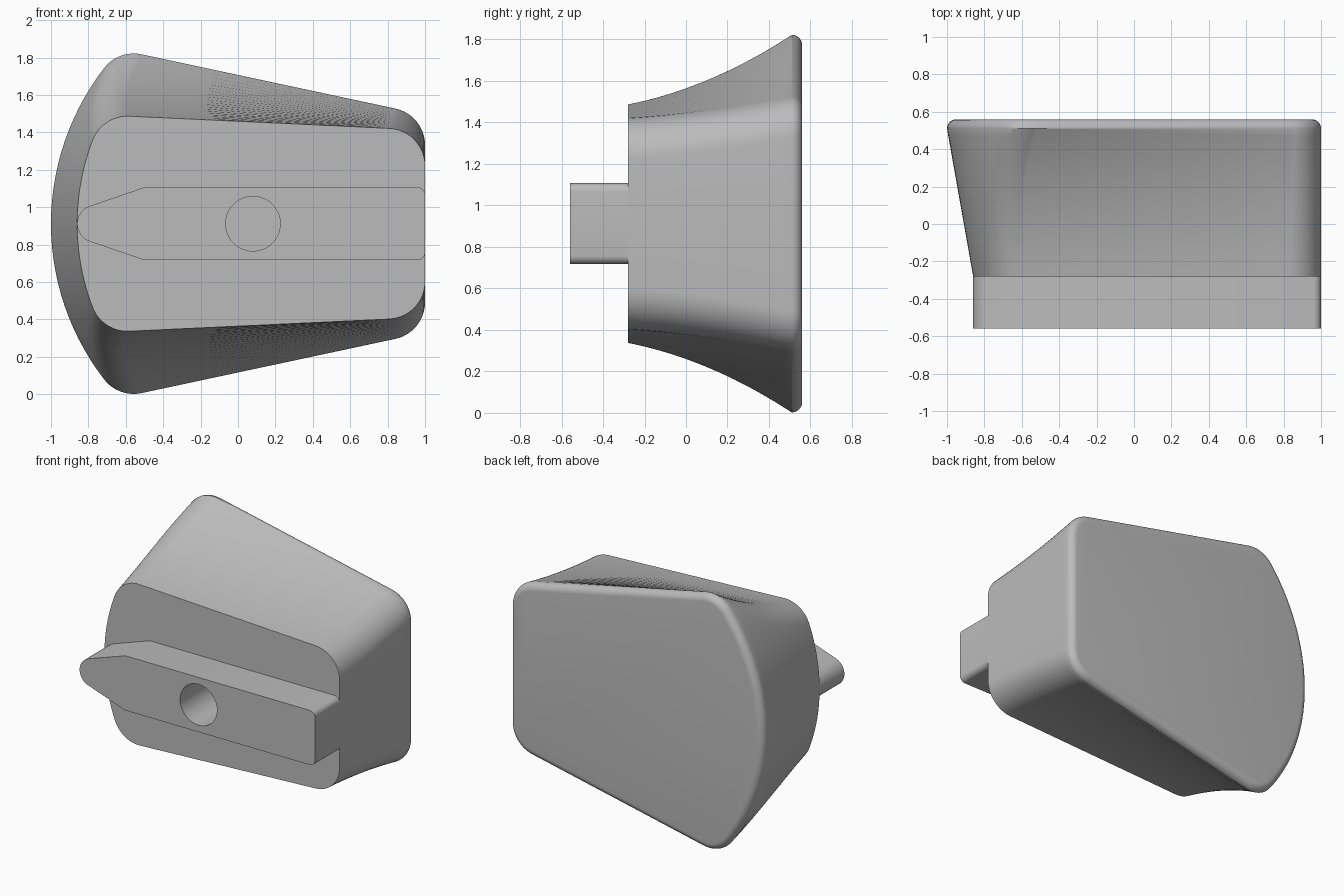
import bpy, bmesh
from math import sin, cos, pi, atan2, sqrt

MID = 0.912           # height of the symmetry plane
FRONT, BACK = -0.28, 0.51
EDGE = 0.05           # rounding of the back rim

cube = bpy.data.objects.get("Cube")
if cube:
    bpy.data.objects.remove(cube, do_unlink=True)

grey = bpy.data.materials.new("plain grey")
grey.use_nodes = True
grey.diffuse_color = (0.5, 0.5, 0.5, 1)
grey.node_tree.nodes["Principled BSDF"].inputs["Base Color"].default_value = (0.5, 0.5, 0.5, 1)


def arc(cx, cz, r, a0, a1, n):
    return [(cx + r * cos(a0 + (a1 - a0) * i / n), cz + r * sin(a0 + (a1 - a0) * i / n))
            for i in range(n + 1)]


def mirrored(upper):
    """Close an upper half outline that ends on the symmetry plane."""
    return upper + [(x, -z) for x, z in reversed(upper[:-1])]


def loft(name, sections):
    """Skin a list of (y, outline) sections and cap both ends."""
    bm = bmesh.new()
    rings = [[bm.verts.new((x, y, z + MID)) for x, z in pts] for y, pts in sections]
    n = len(rings[0])
    for a, b in zip(rings, rings[1:]):
        for i in range(n):
            j = (i + 1) % n
            bm.faces.new((a[i], a[j], b[j], b[i]))
    bm.faces.new(rings[0])
    bm.faces.new(rings[-1])
    bmesh.ops.recalc_face_normals(bm, faces=bm.faces)
    mesh = bpy.data.meshes.new(name)
    bm.to_mesh(mesh)
    bm.free()
    mesh.materials.append(grey)
    obj = bpy.data.objects.new(name, mesh)
    bpy.context.collection.objects.link(obj)
    return obj


def body_outline(t, inset=0):
    """Bowed left side, slanted top and bottom, rounded corners; t flares it."""
    s = 0.46 * t + 0.54 * t * t
    r = 0.2
    left = -0.86 - 0.14 * t
    bow = 1.25 + 0.11 * t
    zl, zr = 0.375 + 0.335 * s, 0.31 + 0.11 * s
    xr = 1 - r
    cx = left + bow
    xl = cx - sqrt((bow - r) ** 2 - zl ** 2)
    slant = pi / 2 + atan2(zr - zl, xr - xl)
    turn = atan2(zl, xl - cx)
    upper = arc(xr, zr, r - inset, 0, slant, 12)
    upper += arc(xl, zl, r - inset, slant, turn, 12)
    upper += arc(cx, 0, bow - inset, turn, pi, 14)[1:]
    return mirrored(upper)


# Flared body with a rounded back rim
STEPS = 20
sections = [(FRONT + (BACK - FRONT) * i / STEPS, body_outline(i / STEPS))
            for i in range(STEPS + 1)]
for i in range(1, 8):
    a = pi / 2 * i / 7
    sections.append((BACK + EDGE * sin(a), body_outline(1, EDGE * (1 - cos(a)))))
body = loft("flared_body", sections)

# Pointed mounting rail on the front
tip = pi / 2 + 0.33
rail_upper = arc(0.96, 0.155, 0.04, 0, pi / 2, 6) + [(-0.5, 0.195)]
rail_upper += arc(-0.76, 0, 0.1, tip, pi, 10)
rail_outline = mirrored(rail_upper)
rail = loft("mounting_rail", [(-0.56, rail_outline), (FRONT, rail_outline)])

# Round bolt hole through the rail and into the body
circle = arc(0.08, 0, 0.146, 0, 2 * pi, 48)[:-1]
cutter = loft("hole_cutter", [(-0.7, circle), (0.1, circle)])
cutter.hide_render = True
for obj in (body, rail):
    mod = obj.modifiers.new("bolt hole", "BOOLEAN")
    mod.operation = "DIFFERENCE"
    mod.solver = "EXACT"
    mod.object = cutter
    bpy.ops.object.select_all(action="DESELECT")
    obj.select_set(True)
    bpy.context.view_layer.objects.active = obj
    bpy.ops.object.modifier_apply(modifier=mod.name)
    bpy.ops.object.shade_smooth_by_angle(angle=0.5)
bpy.data.objects.remove(cutter, do_unlink=True)
